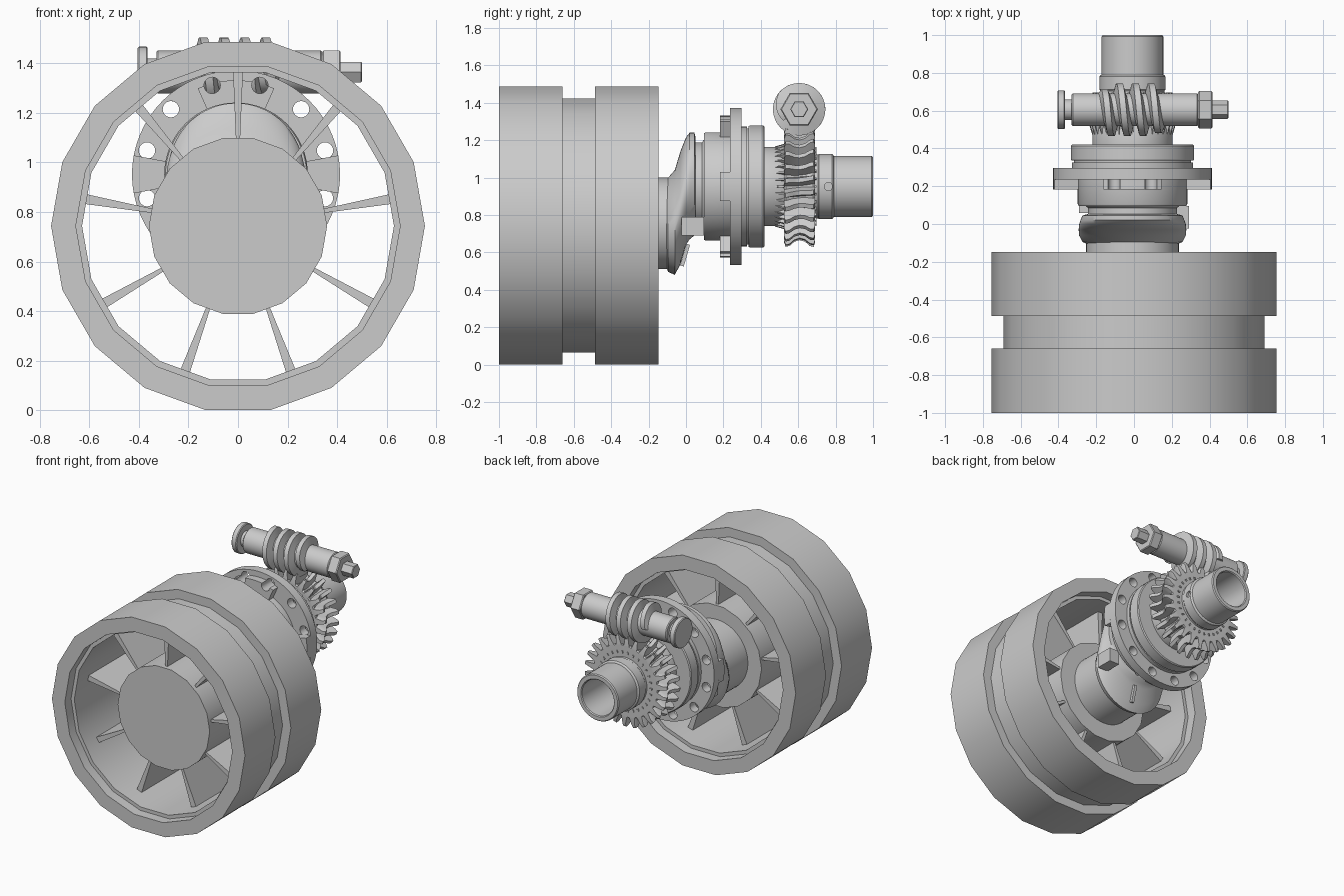
import bpy, bmesh, math
from mathutils import Vector, Matrix

if "Cube" in bpy.data.objects:
    bpy.data.objects.remove(bpy.data.objects["Cube"])

grey = bpy.data.materials.new("plain grey")
grey.diffuse_color = (0.6, 0.6, 0.6, 1)
grey.use_nodes = True
grey.node_tree.nodes["Principled BSDF"].inputs["Base Color"].default_value = grey.diffuse_color
WHEEL = (0.0, 0.7435)      # wheel axis (x, z)
GEAR = (-0.008, 0.952)     # gearbox axis (x, z)
WORM = (0.605, 1.365)      # worm axis (y, z)


def finish(name, bm, angle=30):
    bmesh.ops.remove_doubles(bm, verts=bm.verts, dist=1e-5)
    bmesh.ops.recalc_face_normals(bm, faces=bm.faces)
    me = bpy.data.meshes.new(name)
    bm.to_mesh(me)
    bm.free()
    me.materials.append(grey)
    ob = bpy.data.objects.new(name, me)
    bpy.context.collection.objects.link(ob)
    smooth(ob, angle)
    return ob


def activate(ob):
    bpy.ops.object.select_all(action='DESELECT')
    ob.select_set(True)
    bpy.context.view_layer.objects.active = ob


def smooth(ob, angle=30):
    activate(ob)
    bpy.ops.object.shade_smooth_by_angle(angle=math.radians(angle))


def skin(bm, rings, closed_path=False, caps=True):
    """Bridge equal-length rings of points."""
    vs = [[bm.verts.new(p) for p in r] for r in rings]
    n = len(vs[0])
    for i in range(len(vs) if closed_path else len(vs) - 1):
        a, b = vs[i], vs[(i + 1) % len(vs)]
        for j in range(n):
            k = (j + 1) % n
            bm.faces.new((a[j], a[k], b[k], b[j]))
    if caps and not closed_path:
        bm.faces.new(vs[0])
        bm.faces.new(vs[-1])


def lathe(name, profile, c, seg=64):
    """Closed (radius, y) profile turned about the y direction."""
    bm = bmesh.new()
    rings = []
    for i in range(seg):
        a = 2 * math.pi * i / seg
        rings.append([(c[0] + r * math.cos(a), y, c[1] + r * math.sin(a)) for r, y in profile])
    skin(bm, rings, closed_path=True)
    bmesh.ops.remove_doubles(bm, verts=bm.verts, dist=1e-5)
    bmesh.ops.dissolve_degenerate(bm, edges=bm.edges, dist=1e-6)
    return finish(name, bm)


def radial(name, c, n, start, stations, twist=0.0):
    """n radial blades; stations are (y, r0, r1, half width at r0, at r1)."""
    bm = bmesh.new()
    for i in range(n):
        rings = []
        for k, (y, r0, r1, w0, w1) in enumerate(stations):
            a = math.radians(start + 360 * i / n + twist * (k / (len(stations) - 1) - 0.5))
            d, t = Vector((math.cos(a), 0, math.sin(a))), Vector((-math.sin(a), 0, math.cos(a)))
            o = Vector((c[0], y, c[1]))
            rings.append([o + d * r0 - t * w0, o + d * r0 + t * w0, o + d * r1 + t * w1, o + d * r1 - t * w1])
        skin(bm, rings)
    return finish(name, bm)


def sector(name, r0, r1, mid, half, y0, y1):
    """Curved lug on the gearbox axis."""
    bm = bmesh.new()
    rings = []
    for i in range(11):
        a = math.radians(mid - half + 2 * half * i / 10)
        rings.append([(GEAR[0] + r * math.cos(a), y, GEAR[1] + r * math.sin(a))
                      for r, y in ((r0, y0), (r1, y0), (r1, y1), (r0, y1))])
    skin(bm, rings)
    return finish(name, bm)


def rod_x(name, x0, x1, r, seg=40, bevel=0.0, phase=0.0):
    """Round or polygonal rod on the worm axis."""
    bm = bmesh.new()
    rings = []
    for x, rr in ((x0, r - bevel), (x0 + bevel, r), (x1 - bevel, r), (x1, r - bevel)):
        rings.append([(x, WORM[0] + rr * math.cos(2 * math.pi * j / seg + phase),
                       WORM[1] + rr * math.sin(2 * math.pi * j / seg + phase)) for j in range(seg)])
    skin(bm, rings)
    return finish(name, bm)


def box(name, size, loc, tilt=0.0):
    bm = bmesh.new()
    bmesh.ops.create_cube(bm, size=1, matrix=Matrix.Translation(loc) @ Matrix.Rotation(tilt, 4, 'X')
                          @ Matrix.Diagonal((*size, 1)))
    return finish(name, bm)


def cut(ob, cutter):
    m = ob.modifiers.new("cut", 'BOOLEAN')
    m.operation, m.solver, m.object = 'DIFFERENCE', 'EXACT', cutter
    activate(ob)
    bpy.ops.object.modifier_apply(modifier=m.name)
    smooth(ob)
    cutter.hide_render = True
    cutter.hide_set(True)


# Wheel: grooved 18-sided rim, hub and nine tapered blades
lathe("wheel_rim", [(.655, -1), (.755, -1), (.755, -.66), (.69, -.66), (.69, -.487), (.755, -.487),
                    (.755, -.148), (.655, -.148), (.655, -.22), (.63, -.22), (.63, -.93), (.655, -.93)], WHEEL, 18)
lathe("wheel_hub", [(0, -.83), (.36, -.83), (.36, -.33), (0, -.33)], WHEEL, 18)
radial("wheel_spokes", WHEEL, 9, 90, [(-.8, .34, .65, .008, .021), (-.35, .34, .65, .008, .021)])

# Axle and the offset knuckle that joins it to the gearbox
lathe("axle", [(0, -.34), (.245, -.34), (.245, -.09), (0, -.09)], (-.008, .755))
bm = bmesh.new()
rings = []
for y, lo, hi, w in [(-.105, .52, .98, .24), (-.095, .495, 1.0, .265), (-.06, .48, 1.04, .283), (-.03, .535, 1.14, .285),
                     (0, .64, 1.215, .282), (.02, .67, 1.24, .275), (.045, .69, 1.24, .265), (.052, .70, 1.21, .24)]:
    rings.append([(GEAR[0] + w * math.cos(j * math.pi / 32), y,
                   (lo + hi) / 2 + (hi - lo) / 2 * math.sin(j * math.pi / 32)) for j in range(64)])
skin(bm, rings)
finish("knuckle", bm, 40)
box("knuckle_block_right", (.08, .12, .1), (.25, .035, .74))
box("knuckle_block_left", (.08, .045, .1), (-.25, .08, .74))
box("knuckle_key", (.02, .02, .12), (0, -.005, .585), -.28)

# Gearbox housing
lathe("housing", [(0, .04), (.235, .04), (.235, .085), (.25, .096), (.285, .096), (.29, .105), (.29, .24), (.32, .24),
                  (.32, .325), (.31, .325), (.31, .335), (.322, .335), (.326, .341), (.326, .413), (.32, .42),
                  (.212, .42), (.212, .5), (.2, .53), (0, .53)], GEAR)

# Flange with lugs and twelve bolt holes
bm = bmesh.new()
for i in range(12):
    a = math.radians(15 + 30 * i)
    bmesh.ops.create_cone(bm, cap_ends=True, segments=24, radius1=.033, radius2=.033, depth=.4,
                          matrix=Matrix.Translation((GEAR[0] + .372 * math.cos(a), .25, GEAR[1] + .372 * math.sin(a)))
                          @ Matrix.Rotation(math.pi / 2, 4, 'X'))
holes = finish("hole_cutter", bm)
cut(lathe("flange", [(.27, .235), (.42, .235), (.42, .297), (.27, .297)], GEAR), holes)
for i, (r, half) in enumerate([(.42, 10.5), (.38, 24), (.42, 10.5), (.38, 24)]):
    lug = sector("flange_lug", .27, r, 90 * i, half, .182, .24)
    if i % 2:
        cut(lug, holes)

# Worm gear: throated core, curved teeth and fine splines
lathe("worm_gear_core", [(0, .525), (.25, .525), (.255, .535), (.24, .57), (.235, .608), (.24, .645),
                         (.255, .68), (.25, .69), (0, .69)], GEAR)
st = []
for y, r in [(.525, .30), (.533, .322), (.553, .318), (.58, .295), (.608, .287),
             (.636, .295), (.663, .318), (.683, .322), (.69, .30)]:
    st.append((y, .22, r, .027, .012))
radial("worm_gear_teeth", GEAR, 26, 90, st, 4)
radial("spline_teeth", GEAR, 36, 0, [(.475, .195, .214, .004, .003), (.53, .195, .23, .008, .006)])
radial("gear_face_ticks", GEAR, 30, 0, [(.685, .195, .212, .005, .005), (.697, .195, .212, .005, .005)])

# Hollow output tube with a collar and set screw hole
tube = lathe("output_tube", [(.125, .6), (.17, .6), (.17, .705), (.175, .712), (.175, .78), (.17, .787), (.163, .79),
                             (.163, .993), (.157, 1), (.131, 1), (.125, .994)], GEAR)
bm = bmesh.new()
bmesh.ops.create_cone(bm, cap_ends=True, segments=24, radius1=.022, radius2=.022, depth=.1,
                      matrix=Matrix.Translation((.2, .762, GEAR[1])) @ Matrix.Rotation(math.pi / 2, 4, 'Y'))
cut(tube, finish("screw_hole_cutter", bm))

# Worm shaft, end knob, hexagon and square drive
rod_x("worm_shaft", -.33, .34, .087, bevel=.006)
rod_x("worm_neck", -.37, -.32, .055)
rod_x("worm_end_knob", -.405, -.365, .103, bevel=.005)
rod_x("worm_hexagon", .34, .415, .1, 6, .006)
rod_x("worm_drive_tip", .41, .5, .048, 6, .004)

# Helical worm thread, fading out at both ends
bm = bmesh.new()
rings = []
N, TURNS, PITCH = 160, 3.6, .084
for i in range(N + 1):
    t = i / N
    a = 2 * math.pi * TURNS * t
    x = -.01 + (t - .5) * TURNS * PITCH
    top = .088 + .052 * min(1, t * 12 + .3, (1 - t) * 12 + .3)
    rings.append([(x + dx, WORM[0] + r * math.cos(a), WORM[1] + r * math.sin(a))
                  for dx, r in ((-.032, .08), (-.016, top), (.016, top), (.032, .08))])
skin(bm, rings)
finish("worm_thread", bm)
